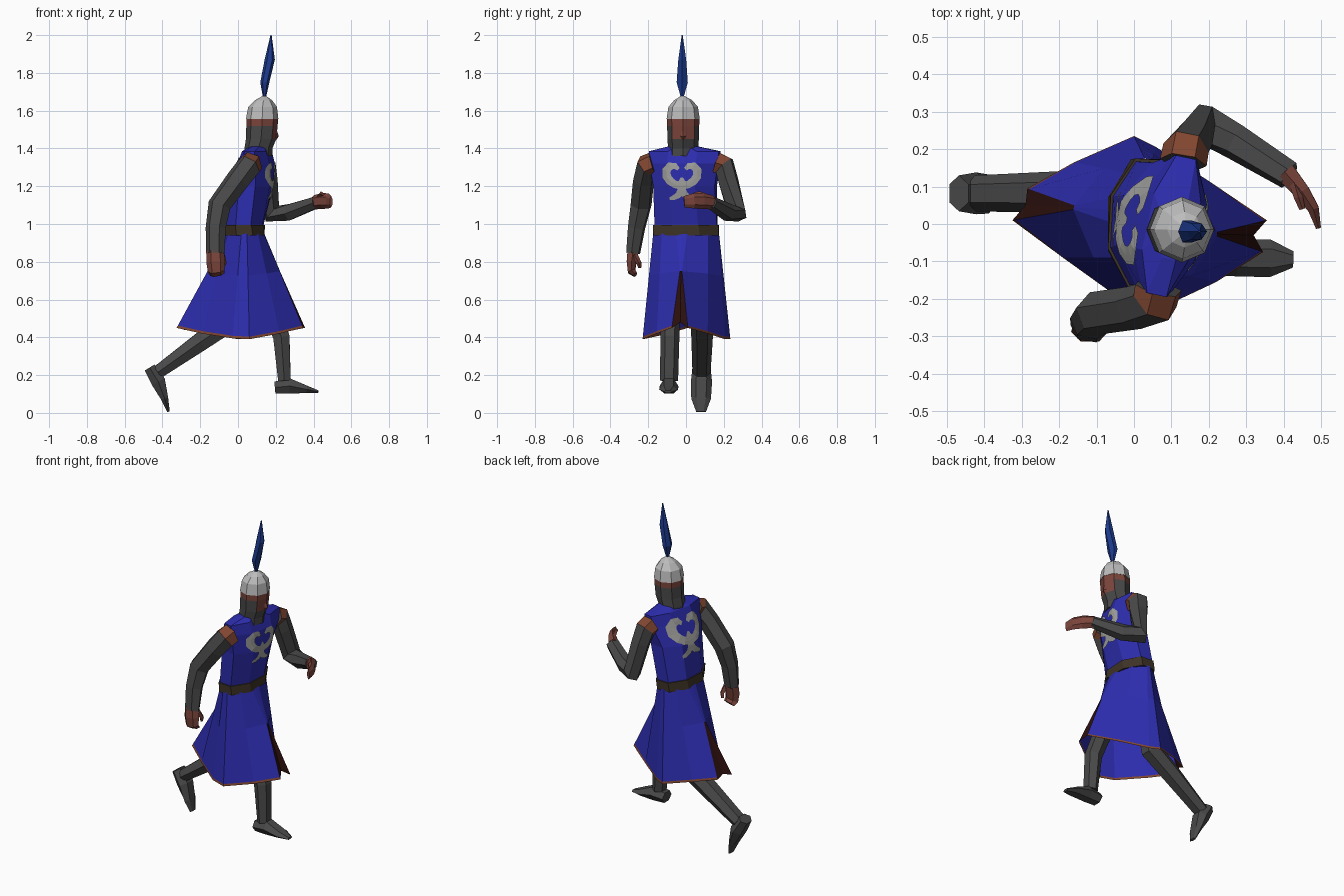
import bpy, bmesh, math
from mathutils import Vector
from mathutils.bvhtree import BVHTree


def material(name, rgb):
    m = bpy.data.materials.new(name)
    m.diffuse_color = (*rgb, 1)
    return m


BLUE = material("blue cloth", (0.026, 0.026, 0.43))
MAIL = material("dark mail", (0.066, 0.066, 0.066))
STEEL = material("light steel", (0.50, 0.50, 0.50))
SKIN = material("skin", (0.20, 0.060, 0.045))
TRIM = material("rust trim", (0.22, 0.062, 0.03))
BELT = material("brown leather", (0.048, 0.033, 0.019))
DARK = material("dark lining", (0.024, 0.005, 0.004))
PLUME = material("plume blue", (0.012, 0.042, 0.27))
CREST = material("pale device", (0.36, 0.36, 0.35))


def ring(cx, cy, z, rx, ry, n=8, twist=0, half=False):
    """Horizontal n-gon; half puts a flat side at the front."""
    k = 1 / math.cos(math.pi / n) if half else 1
    t, out = math.radians(twist), []
    for i in range(n):
        a = 2 * math.pi * (i + (0.5 if half else 0)) / n
        x, y = rx * k * math.cos(a), ry * k * math.sin(a)
        out.append(Vector((cx + x * math.cos(t) - y * math.sin(t),
                           cy + x * math.sin(t) + y * math.cos(t), z)))
    return out


def loft(name, rings, mats, rule=None, caps=True):
    """Skin between rings; rule(segment, column) gives the material index."""
    bm = bmesh.new()
    rows = [[bm.verts.new(p) for p in r] for r in rings]
    n = len(rows[0])
    for s in range(len(rows) - 1):
        for c in range(n):
            d = (c + 1) % n
            f = bm.faces.new((rows[s][c], rows[s][d], rows[s + 1][d], rows[s + 1][c]))
            f.material_index = rule(s, c) if rule else 0
    if caps:
        bm.faces.new(rows[0][::-1])
        bm.faces.new(rows[-1])
    bmesh.ops.recalc_face_normals(bm, faces=bm.faces)
    me = bpy.data.meshes.new(name)
    bm.to_mesh(me)
    bm.free()
    for m in mats:
        me.materials.append(m)
    ob = bpy.data.objects.new(name, me)
    bpy.context.collection.objects.link(ob)
    return ob


def tube(name, path, side, mats, n=6, rule=None):
    """Limb along path of (x, y, z, side radius, other radius)."""
    pts = [Vector(p[:3]) for p in path]
    side, rings = Vector(side), []
    for i, p in enumerate(pts):
        t = Vector()
        if i:
            t += (p - pts[i - 1]).normalized()
        if i < len(pts) - 1:
            t += (pts[i + 1] - p).normalized()
        t.normalize()
        side = (side - t * side.dot(t)).normalized()
        up = t.cross(side)
        rings.append([p + side * path[i][3] * math.cos(a) + up * path[i][4] * math.sin(a)
                      for a in (2 * math.pi * k / n for k in range(n))])
    return loft(name, rings, mats, rule)


# torso, leaning forward and twisted with the left shoulder ahead
torso = loft("torso_tabard", [
    ring(0.035, 0, 0.94, 0.098, 0.165, half=True),
    ring(0.037, 0, 1.00, 0.096, 0.165, half=True, twist=-3),
    ring(0.070, -0.005, 1.20, 0.108, 0.164, half=True, twist=-8),
    ring(0.096, -0.005, 1.32, 0.085, 0.185, half=True, twist=-12),
    ring(0.100, -0.006, 1.385, 0.064, 0.188, half=True, twist=-12),
    ring(0.110, -0.015, 1.41, 0.045, 0.08, half=True, twist=-12)], [BLUE])

loft("belt", [ring(0.035, 0, 0.94, 0.104, 0.173, half=True),
              ring(0.037, 0, 0.995, 0.103, 0.173, half=True, twist=-3)], [BELT])

# skirt: flared diamond hem with a dark split at front and back
hem = [Vector(p) for p in (
    (.355, .01, .45), (.2, .115, .42), (.06, .205, .39), (0, .235, .39),
    (-.16, .165, .42), (-.285, .095, .44), (-.29, .05, .46), (-.325, .01, .45),
    (-.19, -.09, .42), (-.03, -.205, .395), (.06, -.23, .39), (.22, -.155, .42),
    (.345, -.075, .45), (.32, -.03, .48))]
waist = []
for h in hem:
    a = math.atan2(h.y / 0.235, (h.x - 0.02) / 0.33)
    waist.append(Vector((0.035 + 0.104 * math.cos(a), 0.175 * math.sin(a), 0.95)))
mid = [w.lerp(h, 0.4) for w, h in zip(waist, hem)]
for l, c, r in ((12, 13, 0), (5, 6, 7)):
    avg = (mid[l] + mid[r]) / 2
    mid[l], mid[r], mid[c] = avg.lerp(mid[l], 0.15), avg.lerp(mid[r], 0.15), avg
edge = [m.lerp(h, 0.96) for m, h in zip(mid, hem)]
SLIT = (5, 6, 12, 13)
loft("skirt", [waist, mid, edge, hem], [BLUE, DARK, TRIM],
     lambda s, c: 0 if s == 0 else 1 if c in SLIT else 2 if s == 2 else 0, caps=False)

# heraldic bird on chest and back, projected onto the torso
bvh = BVHTree.FromObject(torso, bpy.context.evaluated_depsgraph_get())
WING = [(.018, .068, .018), (.035, .085, .032), (.062, .085, .042), (.082, .062, .046),
        (.080, .03, .046), (.062, .005, .044), (.036, -.012, .040), (0, -.02, .042)]
TAIL = [(0, .025, .012), (0, -.005, .045), (0, -.045, .046), (.020, -.070, .034),
        (.042, -.082, .026), (.065, -.088, .014)]


def crest(name, sign, cy, cz, scale):
    bm = bmesh.new()
    for strip in (WING, TAIL):
        for flip in (1, -1):
            prev = None
            for i, (u, v, w) in enumerate(strip):
                a, b = strip[max(i - 1, 0)], strip[min(i + 1, len(strip) - 1)]
                d = Vector((b[0] - a[0], b[1] - a[1])).normalized()
                row = []
                for k in (-.5, 0, .5):
                    y = cy + flip * (u - d.y * w * k) * scale
                    z = cz + (v + d.x * w * k) * scale
                    hit = bvh.ray_cast(Vector((sign, y, z)), Vector((-sign, 0, 0)))[0]
                    row.append(bm.verts.new((hit.x + sign * 0.006 if hit else 0.08, y, z)))
                if prev:
                    for j in (0, 1):
                        bm.faces.new((prev[j], prev[j + 1], row[j + 1], row[j]))
                prev = row
    bm.normal_update()
    for f in bm.faces:
        if f.normal.x * sign < 0:
            f.normal_flip()
    me = bpy.data.meshes.new(name)
    bm.to_mesh(me)
    bm.free()
    me.materials.append(CREST)
    bpy.context.collection.objects.link(bpy.data.objects.new(name, me))


crest("chest_bird", 1, -0.022, 1.222, 1.0)
crest("back_bird", -1, 0.01, 1.235, 1.15)

# head: mail coif with a skin band and face, steel cap, nose, plume
loft("head", [ring(.107, -.015, 1.36, .074, .080), ring(.108, -.015, 1.40, .074, .080),
              ring(.122, -.015, 1.45, .080, .083), ring(.127, -.015, 1.52, .083, .085),
              ring(.128, -.015, 1.56, .084, .086)], [MAIL, SKIN],
     lambda s, c: 1 if s == 3 or (s == 2 and c in (0, 7)) else 0)
loft("helmet", [ring(.128, -.015, 1.555, .086, .088), ring(.130, -.015, 1.62, .076, .078),
                ring(.135, -.015, 1.655, .046, .048), ring(.140, -.018, 1.68, .006, .006)], [STEEL])
tube("nose", [(.195, -.015, 1.51, .008, .006), (.206, -.015, 1.465, .016, .010),
              (.195, -.015, 1.445, .008, .006)], (0, 1, 0), [SKIN], n=4)
loft("plume", [ring(.14, -.02, 1.665, .007, .007, 6), ring(.142, -.02, 1.75, .024, .034, 6),
               ring(.168, -.02, 1.87, .027, .024, 6), ring(.175, -.02, 2.0, .003, .003, 6)], [PLUME])

# arms with a rust band at the shoulder
band = lambda s, c: 1 if s == 0 else 0
tube("right_arm", [(.065, -.170, 1.318, .066, .066), (.056, -.207, 1.306, .066, .066),
                   (.000, -.224, 1.235, .064, .058), (-.098, -.238, 1.10, .062, .058),
                   (-.118, -.262, .98, .054, .048), (-.12, -.28, .845, .050, .038)],
     (1, 0, -.3), [MAIL, TRIM], rule=band)
tube("left_arm", [(.132, .165, 1.322, .063, .063), (.139, .203, 1.308, .062, .062),
                  (.155, .224, 1.23, .056, .056), (.182, .270, 1.055, .055, .055),
                  (.270, .220, 1.062, .048, .048), (.415, .130, 1.115, .034, .040)],
     (1, 0, 0), [MAIL, TRIM], rule=band)

# hands
tube("right_hand", [(-.12, -.28, .86, .046, .034), (-.118, -.288, .80, .050, .030),
                    (-.115, -.288, .75, .044, .024), (-.110, -.268, .732, .038, .014)],
     (1, 0, 0), [SKIN])
tube("right_thumb", [(-.085, -.272, .835, .016, .016), (-.075, -.250, .795, .014, .014),
                     (-.082, -.243, .768, .009, .009)], (1, 0, 0), [SKIN], n=4)
tube("left_hand", [(.405, .137, 1.115, .038, .032), (.450, .085, 1.122, .042, .024),
                   (.480, .040, 1.122, .040, .017), (.493, -.010, 1.118, .030, .008)],
     (0, 0, 1), [SKIN])
tube("left_thumb", [(.430, .105, 1.145, .016, .014), (.440, .070, 1.160, .013, .012),
                    (.450, .040, 1.158, .008, .008)], (0, 0, 1), [SKIN], n=4)

# legs and feet: right leg planted ahead, left leg trailing
tube("right_leg", [(.05, -.06, .80, .055, .055), (.185, -.082, .52, .050, .052),
                   (.230, -.085, .40, .050, .050), (.246, -.09, .17, .048, .038)],
     (0, 1, 0), [MAIL])
tube("right_foot", [(.195, -.09, .135, .046, .036), (.275, -.09, .142, .050, .046),
                    (.365, -.092, .124, .050, .022), (.425, -.095, .112, .022, .008)],
     (0, 1, 0), [MAIL])
tube("left_leg", [(.01, .075, .80, .055, .055), (-.06, .085, .47, .060, .065),
                  (-.20, .085, .375, .056, .056), (-.425, .082, .215, .048, .040)],
     (0, 1, 0), [MAIL])
tube("left_foot", [(-.468, .082, .240, .048, .035), (-.422, .082, .165, .056, .044),
                   (-.388, .080, .075, .052, .022), (-.368, .080, .006, .026, .008)],
     (0, 1, 0), [MAIL])
